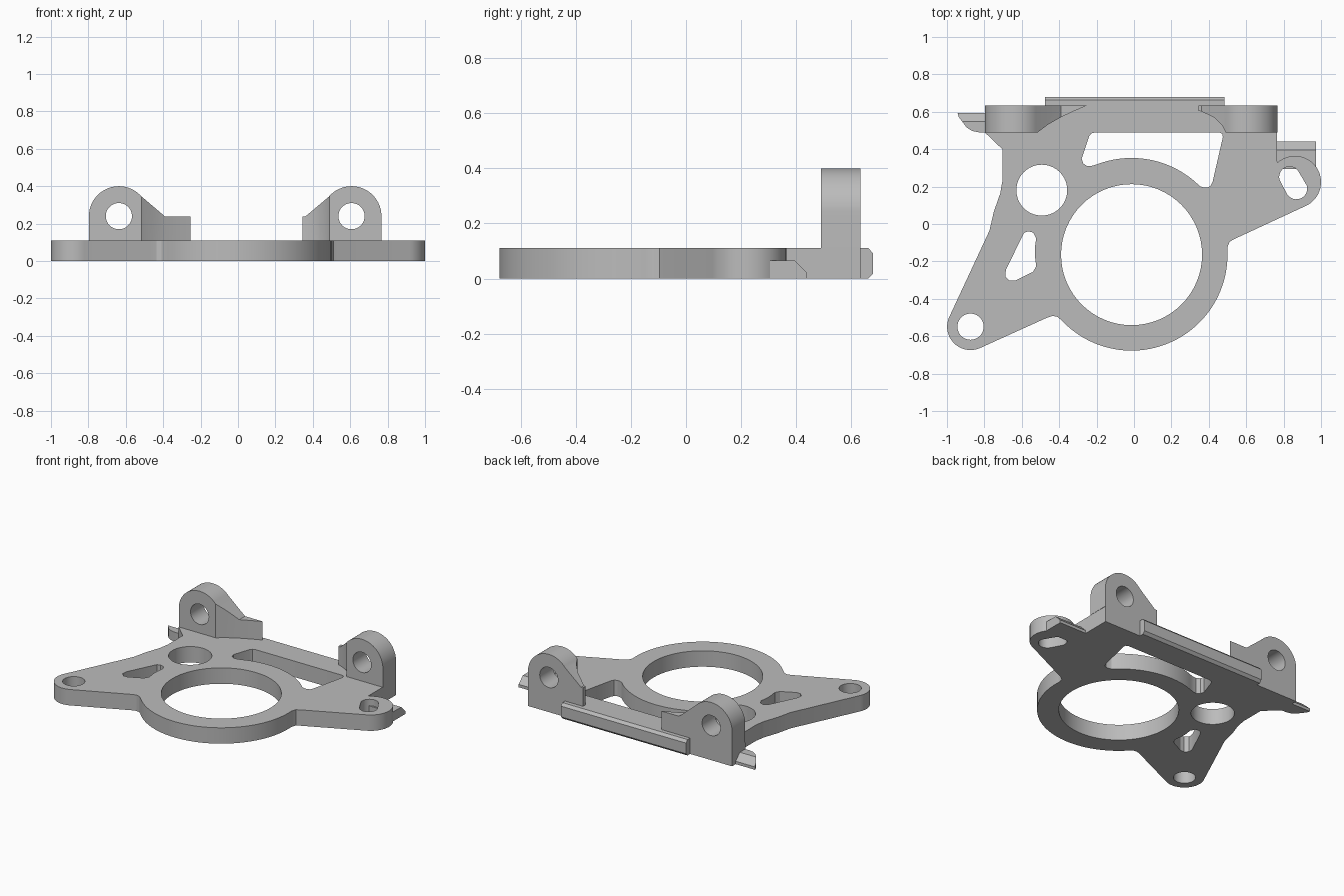
import bpy, bmesh
from math import radians, cos, sin

cube = bpy.data.objects.get("Cube")
if cube:
    bpy.data.objects.remove(cube, do_unlink=True)

metal = bpy.data.materials.new("plain grey")
metal.use_nodes = True
metal.diffuse_color = (0.5, 0.5, 0.5, 1)
metal.node_tree.nodes["Principled BSDF"].inputs["Base Color"].default_value = (0.5, 0.5, 0.5, 1)

THICK = 0.11      # plate thickness
BACK = 0.64       # back edge of the plate
Y_SHIFT = -0.006  # centres the finished model on y


def arc(cx, cy, r, start, end, steps=32):
    """Points along an arc, angles in degrees."""
    angles = [radians(start + (end - start) * i / steps) for i in range(steps + 1)]
    return [(cx + r * cos(a), cy + r * sin(a)) for a in angles]


def circle(cx, cy, r):
    return arc(cx, cy, r, 0, 360, 64)[:-1]


def prism(name, loops, low, high, plane="XY"):
    """Extrude closed loops (first outline, then holes) across the given plane."""
    curve = bpy.data.curves.new(name, "CURVE")
    curve.dimensions = "2D"
    curve.fill_mode = "BOTH"
    curve.extrude = (high - low) / 2
    for loop in loops:
        spline = curve.splines.new("POLY")
        spline.points.add(len(loop) - 1)
        for point, (u, v) in zip(spline.points, loop):
            point.co = (u, v, 0, 1)
        spline.use_cyclic_u = True
    temp = bpy.data.objects.new(name + " curve", curve)
    bpy.context.collection.objects.link(temp)
    graph = bpy.context.evaluated_depsgraph_get()
    mesh = bpy.data.meshes.new_from_object(temp.evaluated_get(graph))
    bpy.data.objects.remove(temp, do_unlink=True)
    bpy.data.curves.remove(curve)

    bm = bmesh.new()
    bm.from_mesh(mesh)
    for vert in bm.verts:
        u, v, w = vert.co
        w += (low + high) / 2
        x, y, z = {"XY": (u, v, w), "XZ": (u, w, v), "YZ": (w, u, v)}[plane]
        vert.co = (x, y + Y_SHIFT, z)
    bmesh.ops.remove_doubles(bm, verts=bm.verts, dist=0.0001)
    bmesh.ops.recalc_face_normals(bm, faces=bm.faces)
    bm.to_mesh(mesh)
    bm.free()
    mesh.materials.clear()
    mesh.materials.append(metal)
    obj = bpy.data.objects.new(name, mesh)
    bpy.context.collection.objects.link(obj)
    return obj


def trim(obj, footprint):
    """Keep only the part of obj standing over the footprint."""
    cutter = prism("trim helper", [footprint], -1, 1)
    cutter.hide_render = True
    mod = obj.modifiers.new("trim", "BOOLEAN")
    mod.operation = "INTERSECT"
    mod.solver = "EXACT"
    mod.object = cutter
    graph = bpy.context.evaluated_depsgraph_get()
    mesh = bpy.data.meshes.new_from_object(obj.evaluated_get(graph))
    obj.modifiers.clear()
    obj.data = mesh
    bpy.data.objects.remove(cutter, do_unlink=True)
    return obj


def finish(obj):
    bpy.ops.object.select_all(action="DESELECT")
    obj.select_set(True)
    bpy.context.view_layer.objects.active = obj
    bpy.ops.object.shade_smooth_by_angle(angle=radians(25))


# Base plate: two mounting ears joined by a ring, with lightening holes
RING = (-0.013, -0.158)
outline = (
    arc(-0.874, -0.543, 0.125, 154.5, 294.5)
    + [(-0.465, -0.495), (-0.435, -0.485), (-0.41, -0.49)]
    + arc(*RING, 0.513, 223, 364, 64)
    + [(0.51, -0.09), (0.535, -0.075)]
    + arc(0.86, 0.23, 0.14, -65.5, 132)
    + [(0.765, 0.35), (0.765, BACK), (-0.797, BACK), (-0.797, 0.495),
       (-0.703, 0.405), (-0.703, 0.24), (-0.715, 0.17), (-0.75, 0.07), (-0.773, -0.03)]
)
wide_slot = (
    [(-0.24, 0.475), (-0.228, 0.49), (-0.205, 0.496), (0.455, 0.496), (0.472, 0.488),
     (0.475, 0.47), (0.42, 0.23), (0.41, 0.21), (0.39, 0.2), (0.37, 0.202)]
    + arc(*RING, 0.517, 45, 111)
    + [(-0.225, 0.317), (-0.25, 0.315), (-0.272, 0.33), (-0.28, 0.355)]
)
small_slot = [(-0.6, -0.065), (-0.588, -0.042), (-0.567, -0.033), (-0.538, -0.04),
              (-0.523, -0.07), (-0.53, -0.12), (-0.53, -0.16), (-0.523, -0.22),
              (-0.54, -0.25), (-0.635, -0.297), (-0.665, -0.297), (-0.688, -0.275), (-0.685, -0.24)]
ear_slot = arc(0.832, 0.257, 0.056, 30, 195, 12) + arc(0.868, 0.196, 0.058, 210, 375, 12)
plate = prism("base_plate", [
    outline, circle(*RING, 0.377), circle(-0.493, 0.187, 0.136),
    circle(-0.874, -0.543, 0.07), wide_slot, small_slot, ear_slot], 0, THICK)
finish(plate)

# Pierced uprights, each running down into a curved gusset
right_profile = arc(-0.637, 0.24, 0.16, 180, 42) + [
    (-0.39, 0.238), (-0.255, 0.238), (-0.255, THICK), (-0.797, THICK)]
right_foot = [(-0.9, 0.496), (-0.515, 0.496), (-0.46, 0.537), (-0.39, 0.577),
              (-0.32, 0.61), (-0.26, 0.636), (-0.25, BACK), (-0.9, BACK)]
left_profile = arc(0.607, 0.24, 0.16, 0, 140) + [
    (0.36, 0.238), (0.345, 0.238), (0.345, THICK), (0.767, THICK)]
left_foot = [(0.9, 0.496), (0.49, 0.496), (0.47, 0.535), (0.43, 0.575),
             (0.36, 0.608), (0.3, 0.62), (0.3, BACK), (0.9, BACK)]
for name, profile, hole_x, foot in (
        ("right_upright", right_profile, -0.637, right_foot),
        ("left_upright", left_profile, 0.607, left_foot)):
    lug = prism(name, [profile, circle(hole_x, 0.24, 0.07)], 0.4, 0.8, "XZ")
    finish(trim(lug, foot))

# Chamfered rail along the back edge
rail = prism("back_rail", [[(BACK, 0), (0.668, 0), (0.685, 0.018), (0.685, THICK - 0.018),
                            (0.668, THICK), (BACK, THICK)]], -0.475, 0.483, "YZ")
finish(rail)

# Thin side tabs with a sloped back edge
right_tab_foot = [(-0.797, 0.6), (-0.943, 0.6), (-0.938, 0.58), (-0.92, 0.555),
                  (-0.895, 0.522), (-0.865, 0.503), (-0.83, 0.496), (-0.797, 0.496)]
left_tab_foot = [(0.765, 0.3), (0.974, 0.3), (0.974, 0.446), (0.765, 0.446)]
for name, back, low, high, foot in (
        ("right_side_tab", 0.6, -1, -0.7, right_tab_foot),
        ("left_side_tab", 0.446, 0.7, 1.1, left_tab_foot)):
    section = [(0.2, 0), (back, 0), (back, 0.02), (back - 0.045, 0.065), (0.2, 0.065)]
    finish(trim(prism(name, [section], low, high, "YZ"), foot))
